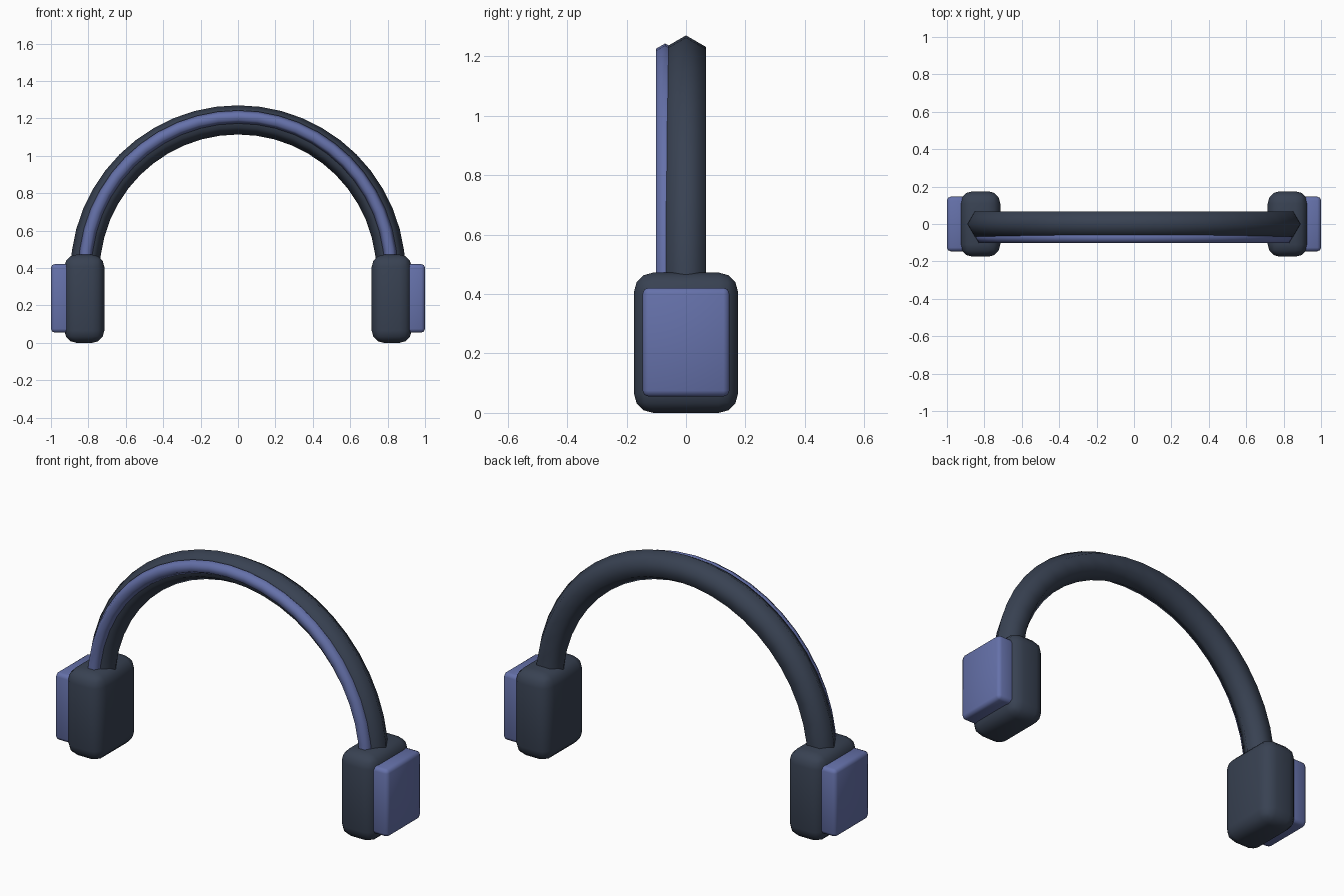
import bpy, bmesh, math

if "Cube" in bpy.data.objects:
    bpy.data.objects.remove(bpy.data.objects["Cube"])


def material(name, rgb):
    m = bpy.data.materials.new(name)
    m.diffuse_color = (*rgb, 1)
    m.use_nodes = True
    m.node_tree.nodes["Principled BSDF"].inputs["Base Color"].default_value = m.diffuse_color
    return m


DARK = material("dark_shell", (0.04, 0.054, 0.085))
BLUE = material("blue_accent", (0.13, 0.165, 0.40))


def finish(obj, mat, angle):
    obj.data.materials.append(mat)
    bpy.ops.object.select_all(action='DESELECT')
    obj.select_set(True)
    bpy.context.view_layer.objects.active = obj
    bpy.ops.object.shade_smooth_by_angle(angle=math.radians(angle))


def rounded_box(name, lo, hi, bevel, segments, mat):
    bm = bmesh.new()
    bmesh.ops.create_cube(bm, size=1)
    for v in bm.verts:
        v.co = [(a + b) / 2 + c * (b - a) for a, b, c in zip(lo, hi, v.co)]
    bmesh.ops.bevel(bm, geom=bm.edges[:], offset=bevel, segments=segments,
                    profile=0.5, affect='EDGES')
    bmesh.ops.recalc_face_normals(bm, faces=bm.faces[:])
    mesh = bpy.data.meshes.new(name)
    bm.to_mesh(mesh)
    bm.free()
    obj = bpy.data.objects.new(name, mesh)
    bpy.context.collection.objects.link(obj)
    finish(obj, mat, 60)


def arch(name, radius, tube, y, z, mat, steps=24, sides=6):
    # half ring with a six-sided section, a corner pointing outward
    bm = bmesh.new()
    rings = []
    for i in range(steps + 1):
        a = math.pi * i / steps
        ring = []
        for j in range(sides):
            b = math.tau * j / sides
            r = radius + tube * math.cos(b)
            ring.append(bm.verts.new((r * math.cos(a), y + tube * math.sin(b),
                                      z + r * math.sin(a))))
        rings.append(ring)
    for p, q in zip(rings, rings[1:]):
        for j in range(sides):
            k = (j + 1) % sides
            bm.faces.new((p[j], p[k], q[k], q[j]))
    bm.faces.new(rings[0])
    bm.faces.new(rings[-1])
    bmesh.ops.recalc_face_normals(bm, faces=bm.faces[:])
    mesh = bpy.data.meshes.new(name)
    bm.to_mesh(mesh)
    bm.free()
    obj = bpy.data.objects.new(name, mesh)
    bpy.context.collection.objects.link(obj)
    finish(obj, mat, 75)


# Headband and its front trim strip
arch("headband", 0.818, 0.078, 0, 0.374, DARK)
arch("headband_trim", 0.818, 0.035, -0.07, 0.39, BLUE)

# Ear cups with outer plates, one per side
for side, s in (("left", -1), ("right", 1)):
    x = sorted((s * 0.715, s * 0.928))
    rounded_box(side + "_ear_cup", (x[0], -0.175, 0), (x[1], 0.175, 0.472),
                0.065, 3, DARK)
    x = sorted((s * 0.88, s * 1.0))
    rounded_box(side + "_outer_plate", (x[0], -0.146, 0.055),
                (x[1], 0.146, 0.421), 0.02, 2, BLUE)
